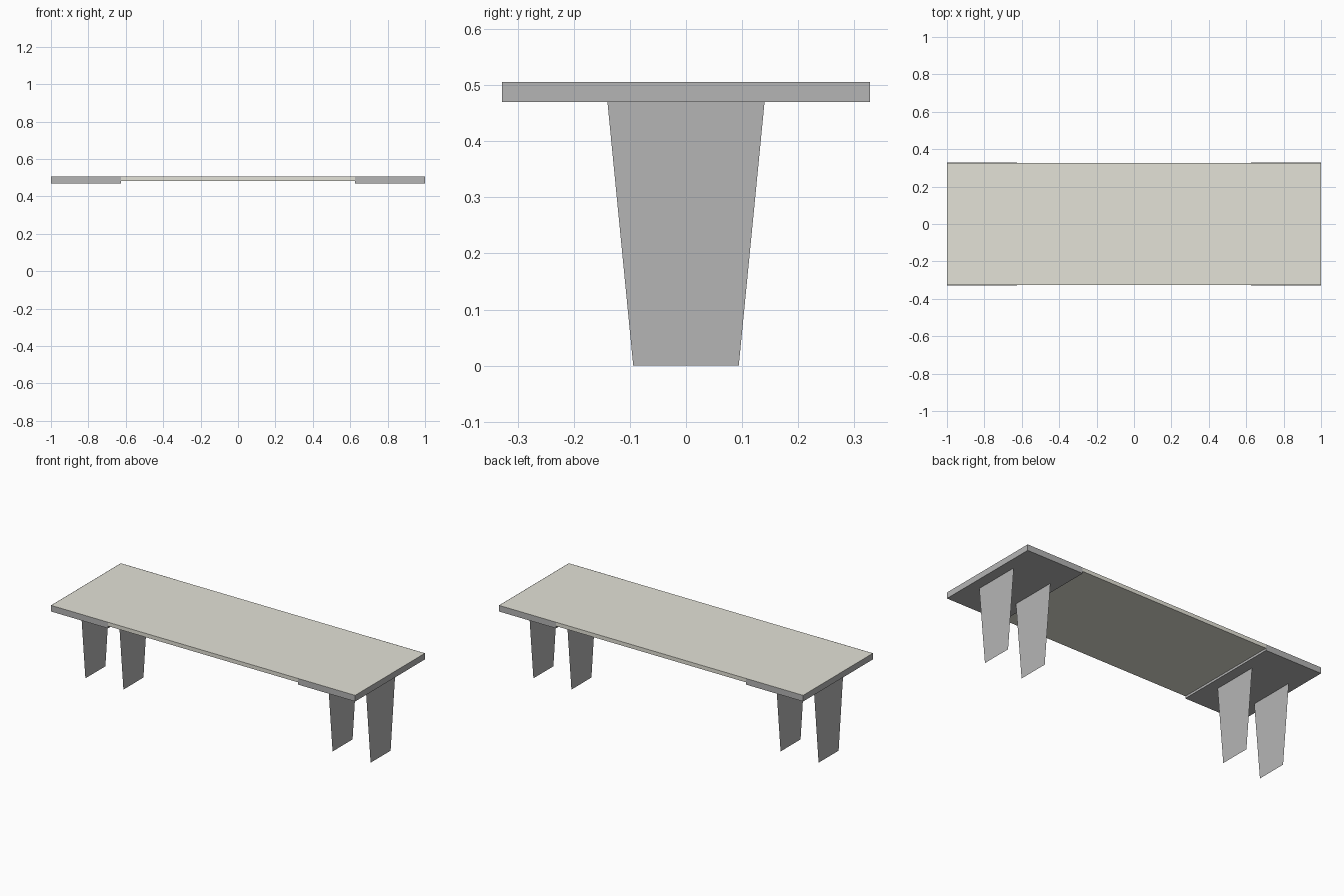
import bpy, bmesh

if "Cube" in bpy.data.objects:
    bpy.data.objects.remove(bpy.data.objects["Cube"])

TOP, BOTTOM = 0.506, 0.47      # tabletop height range
PANEL_BOTTOM = 0.483
HALF_DEPTH = 0.328


def material(name, color):
    mat = bpy.data.materials.new(name)
    mat.diffuse_color = (*color, 1)
    mat.use_nodes = True
    mat.node_tree.nodes["Principled BSDF"].inputs["Base Color"].default_value = mat.diffuse_color
    return mat


cream = material("cream", (0.77, 0.76, 0.68))
grey = material("dark_grey", (0.46, 0.46, 0.46))


def finish(name, bm, mat):
    mesh = bpy.data.meshes.new(name)
    bm.to_mesh(mesh)
    bm.free()
    mesh.materials.append(mat)
    obj = bpy.data.objects.new(name, mesh)
    bpy.context.collection.objects.link(obj)
    return obj


def box(name, lo, hi, mat, open_top=False):
    bm = bmesh.new()
    bmesh.ops.create_cube(bm, size=1)
    for v in bm.verts:
        v.co = [(a + b) / 2 + c * (b - a) for a, b, c in zip(lo, hi, v.co)]
    if open_top:
        bm.normal_update()
        top = [f for f in bm.faces if f.normal.z > 0.9]
        bmesh.ops.delete(bm, geom=top, context='FACES_ONLY')
    return finish(name, bm, mat)


def leg(name, x):
    # flat tapered sheet across the bench
    bm = bmesh.new()
    outline = [(-0.094, 0), (0.094, 0), (0.14, BOTTOM), (-0.14, BOTTOM)]
    bm.faces.new([bm.verts.new((x, y, z)) for y, z in outline])
    return finish(name, bm, mat=grey)


# Cream slab running the whole length
inset = 0.0008
box("tabletop", (-1 + inset, -HALF_DEPTH + inset, PANEL_BOTTOM),
    (1 - inset, HALF_DEPTH - inset, TOP), cream)

# Grey open-topped trays wrapping each end, with two sheet legs under each
for side, s in (("left", -1), ("right", 1)):
    x0, x1 = sorted((s * 0.625, s * 1.0))
    box(side + "_end_tray", (x0, -HALF_DEPTH, BOTTOM),
        (x1, HALF_DEPTH, TOP), grey, open_top=True)
    leg(side + "_outer_leg", s * 0.9375)
    leg(side + "_inner_leg", s * 0.6875)
